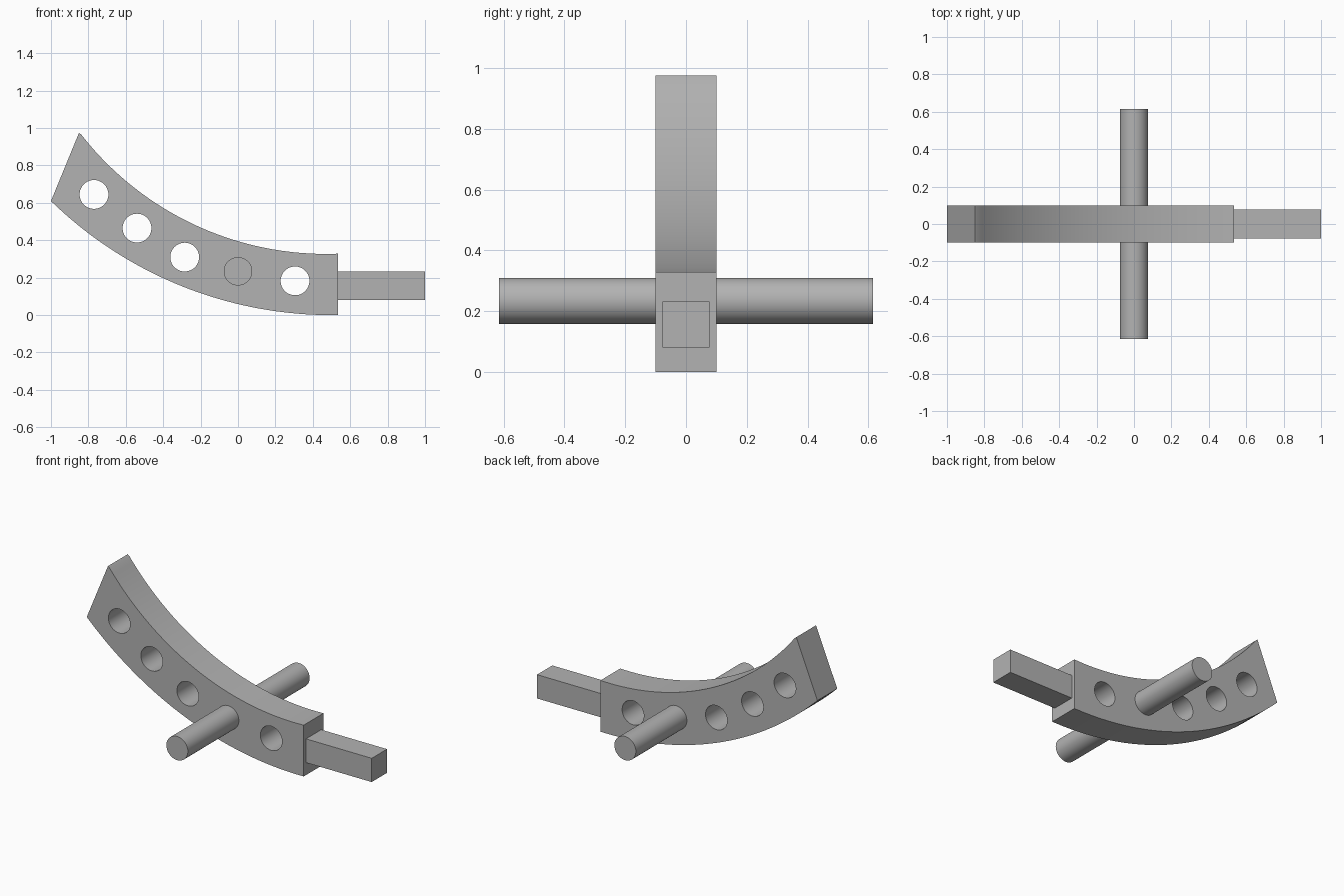
import bpy, bmesh, math
from mathutils import Matrix

cube = bpy.data.objects.get("Cube")
if cube:
    bpy.data.objects.remove(cube, do_unlink=True)

grey = bpy.data.materials.new("plain grey")
grey.use_nodes = True
colour = (0.45, 0.45, 0.45, 1)
grey.diffuse_color = colour
grey.node_tree.nodes["Principled BSDF"].inputs["Base Color"].default_value = colour

HOLE_RADIUS = 0.077
HALF_WIDTH = 0.1


def finish(name, bm):
    bmesh.ops.recalc_face_normals(bm, faces=bm.faces)
    mesh = bpy.data.meshes.new(name)
    bm.to_mesh(mesh)
    bm.free()
    mesh.materials.append(grey)
    obj = bpy.data.objects.new(name, mesh)
    bpy.context.collection.objects.link(obj)
    return obj


def smooth(obj):
    bpy.ops.object.select_all(action='DESELECT')
    obj.select_set(True)
    bpy.context.view_layer.objects.active = obj
    bpy.ops.object.shade_smooth_by_angle(angle=math.radians(30))


def add_rod(bm, x, z, radius, length):
    place = Matrix.Translation((x, 0, z)) @ Matrix.Rotation(math.pi / 2, 4, 'X')
    bmesh.ops.create_cone(bm, cap_ends=True, segments=48, radius1=radius,
                          radius2=radius, depth=length, matrix=place)


def arc(cx, bottom, radius, x0, x1, steps=40):
    a0, a1 = (math.asin((x - cx) / radius) for x in (x0, x1))
    angles = [a0 + (a1 - a0) * i / steps for i in range(steps + 1)]
    return [(cx + radius * math.sin(a), bottom + radius * (1 - math.cos(a)))
            for a in angles]


# Curved beam: side profile extruded across y
profile = arc(0.5, 0, 2.15, -1, 0.535) + arc(0.47, 0.327, 1.66, 0.535, -0.838)
profile.append((-0.85, 0.975))
bm = bmesh.new()
face = bm.faces.new([bm.verts.new((x, -HALF_WIDTH, z)) for x, z in profile])
side = bmesh.ops.extrude_face_region(bm, geom=[face])
moved = [v for v in side["geom"] if isinstance(v, bmesh.types.BMVert)]
bmesh.ops.translate(bm, verts=moved, vec=(0, 2 * HALF_WIDTH, 0))
beam = finish("curved_beam", bm)

# Row of round holes through the beam
bm = bmesh.new()
for x, z in [(-0.77, 0.645), (-0.54, 0.465), (-0.285, 0.31), (0.305, 0.183)]:
    add_rod(bm, x, z, HOLE_RADIUS, 0.5)
cutter = finish("hole_cutter", bm)
cutter.hide_render = True
cut = beam.modifiers.new("holes", 'BOOLEAN')
cut.operation = 'DIFFERENCE'
cut.solver = 'EXACT'
cut.object = cutter
bpy.context.view_layer.objects.active = beam
bpy.ops.object.modifier_apply(modifier=cut.name)
bpy.data.objects.remove(cutter, do_unlink=True)
smooth(beam)

# Cross rod passing through the beam
bm = bmesh.new()
add_rod(bm, 0, 0.234, 0.076, 1.23)
smooth(finish("cross_rod", bm))

# Square peg on the end
bm = bmesh.new()
bmesh.ops.create_cube(bm, size=1, matrix=Matrix.Translation((0.765, 0, 0.156))
                      @ Matrix.Diagonal((0.47, 0.154, 0.152, 1)))
finish("square_peg", bm)
